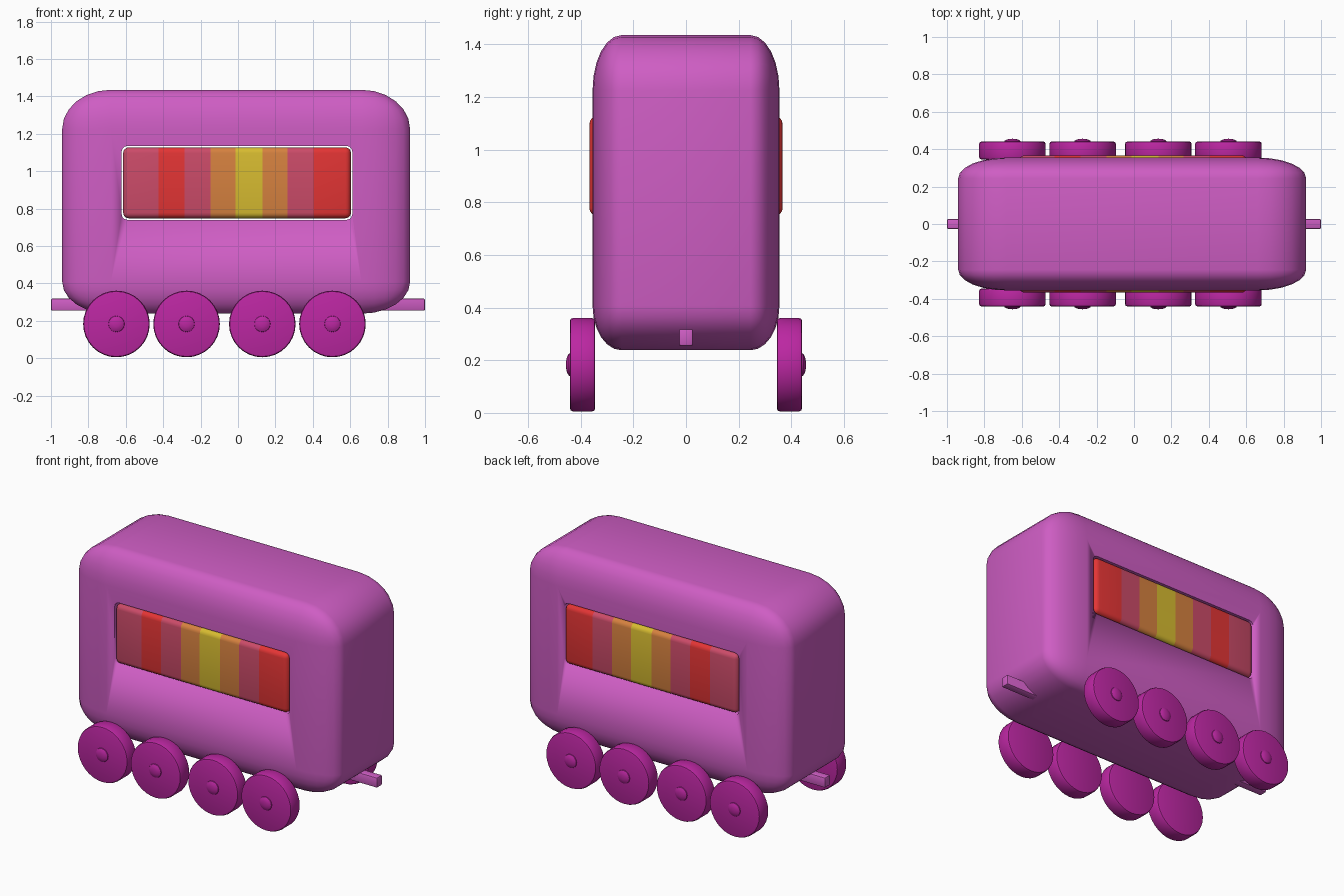
import bpy, bmesh, math
from mathutils import Vector, Matrix

if "Cube" in bpy.data.objects:
    bpy.data.objects.remove(bpy.data.objects["Cube"])


def material(name, rgb):
    m = bpy.data.materials.new(name)
    m.diffuse_color = (*rgb, 1)
    m.use_nodes = True
    m.node_tree.nodes["Principled BSDF"].inputs["Base Color"].default_value = m.diffuse_color
    return m


PINK = material("body_pink", (0.62, 0.11, 0.55))
MAGENTA = material("wheel_magenta", (0.5, 0.02, 0.36))
RED = material("window_red", (0.77, 0.035, 0.035))
ROSE = material("window_rose", (0.6, 0.07, 0.14))
ORANGE = material("window_orange", (0.67, 0.22, 0.05))
YELLOW = material("window_yellow", (0.68, 0.5, 0.03))


def finish(name, bm, mats, angle=30):
    bmesh.ops.recalc_face_normals(bm, faces=bm.faces[:])
    mesh = bpy.data.meshes.new(name)
    bm.to_mesh(mesh)
    bm.free()
    for m in mats:
        mesh.materials.append(m)
    ob = bpy.data.objects.new(name, mesh)
    bpy.context.collection.objects.link(ob)
    bpy.ops.object.select_all(action='DESELECT')
    ob.select_set(True)
    bpy.context.view_layer.objects.active = ob
    bpy.ops.object.shade_smooth_by_angle(angle=math.radians(angle))
    return ob


def box(lo, hi, bevel=0, segments=1, edge_filter=lambda e: True):
    bm = bmesh.new()
    bmesh.ops.create_cube(bm, size=1)
    lo, hi = Vector(lo), Vector(hi)
    for v in bm.verts:
        v.co = (lo + hi) / 2 + v.co * (hi - lo)
    if bevel:
        bmesh.ops.bevel(bm, geom=[e for e in bm.edges if edge_filter(e)], offset=bevel,
                        segments=segments, profile=0.5, affect='EDGES')
    return bm


# Body: evenly rounded cube, with each corner zone stretched to its own radius
def stretch(c, lo, hi, r_lo, r_hi):
    if c > 0.5:
        return hi - r_hi * (1 - c) / 0.5
    if c < -0.5:
        return lo + r_lo * (1 + c) / 0.5
    return lo + r_lo + (c + 0.5) * (hi - r_hi - lo - r_lo)


bm = box((-1, -1, -1), (1, 1, 1), 0.5, 6)
for v in bm.verts:
    x, y, z = v.co
    v.co = (stretch(x, -0.94, 0.92, 0.26, 0.26),
            stretch(y, -0.355, 0.355, 0.11, 0.11),
            stretch(z, 0.238, 1.435, 0.17, 0.21))
body = finish("carriage_body", bm, [PINK])

# Window opening through the body
slot = finish("window_cutter", box((-0.622, -1, 0.74), (0.611, 1, 1.135), 0.03, 3,
              lambda e: abs(e.verts[0].co.y - e.verts[1].co.y) > 1), [PINK])
slot.hide_render = True
slot.hide_viewport = True
cut = body.modifiers.new("window_opening", 'BOOLEAN')
cut.operation = 'DIFFERENCE'
cut.solver = 'EXACT'
cut.object = slot

# Striped window block filling the opening
bm = box((-0.614, -0.367, 0.748), (0.604, 0.367, 1.127), 0.03, 4)
stripes = [-0.425, -0.286, -0.147, -0.013, 0.131, 0.265, 0.404]
for x in stripes:
    bmesh.ops.bisect_plane(bm, geom=bm.verts[:] + bm.edges[:] + bm.faces[:],
                           plane_co=(x, 0, 0), plane_no=(1, 0, 0))
order = [1, 0, 1, 2, 3, 2, 1, 0]
for f in bm.faces:
    f.material_index = order[sum(f.calc_center_median().x > x for x in stripes)]
finish("striped_window", bm, [RED, ROSE, ORANGE, YELLOW])


# Lathe a (radius, y) profile around the y axis
def lathe(profile, steps, side, centre):
    bm = bmesh.new()
    vs = [bm.verts.new((r, y * side, 0)) for r, y in profile]
    edges = [bm.edges.new(p) for p in zip(vs, vs[1:])]
    bmesh.ops.spin(bm, geom=vs + edges, cent=(0, 0, 0), axis=(0, 1, 0),
                   angle=2 * math.pi, steps=steps, use_duplicate=False)
    bmesh.ops.remove_doubles(bm, verts=bm.verts[:], dist=1e-5)
    bmesh.ops.transform(bm, matrix=Matrix.Translation(centre), verts=bm.verts[:])
    return bm


# Wheels with domed hub caps
WHEEL = [(0, 0.345), (0.165, 0.345), (0.174, 0.348), (0.178, 0.358),
         (0.178, 0.428), (0.174, 0.438), (0.165, 0.441), (0, 0.441)]
HUB = [(0, 0.435), (0.045, 0.435), (0.042, 0.445), (0.03, 0.452), (0.015, 0.455), (0, 0.456)]
for side, label in ((-1, "front"), (1, "back")):
    for i, x in enumerate((-0.65, -0.275, 0.13, 0.505), 1):
        finish(f"{label}_wheel_{i}", lathe(WHEEL, 32, side, (x, 0, 0.183)), [MAGENTA])
        finish(f"{label}_hub_{i}", lathe(HUB, 16, side, (x, 0, 0.183)), [MAGENTA])

# Coupling bar through both ends
finish("coupling_bar", box((-1, -0.027, 0.254), (1, 0.027, 0.319), 0.008, 2), [PINK])
